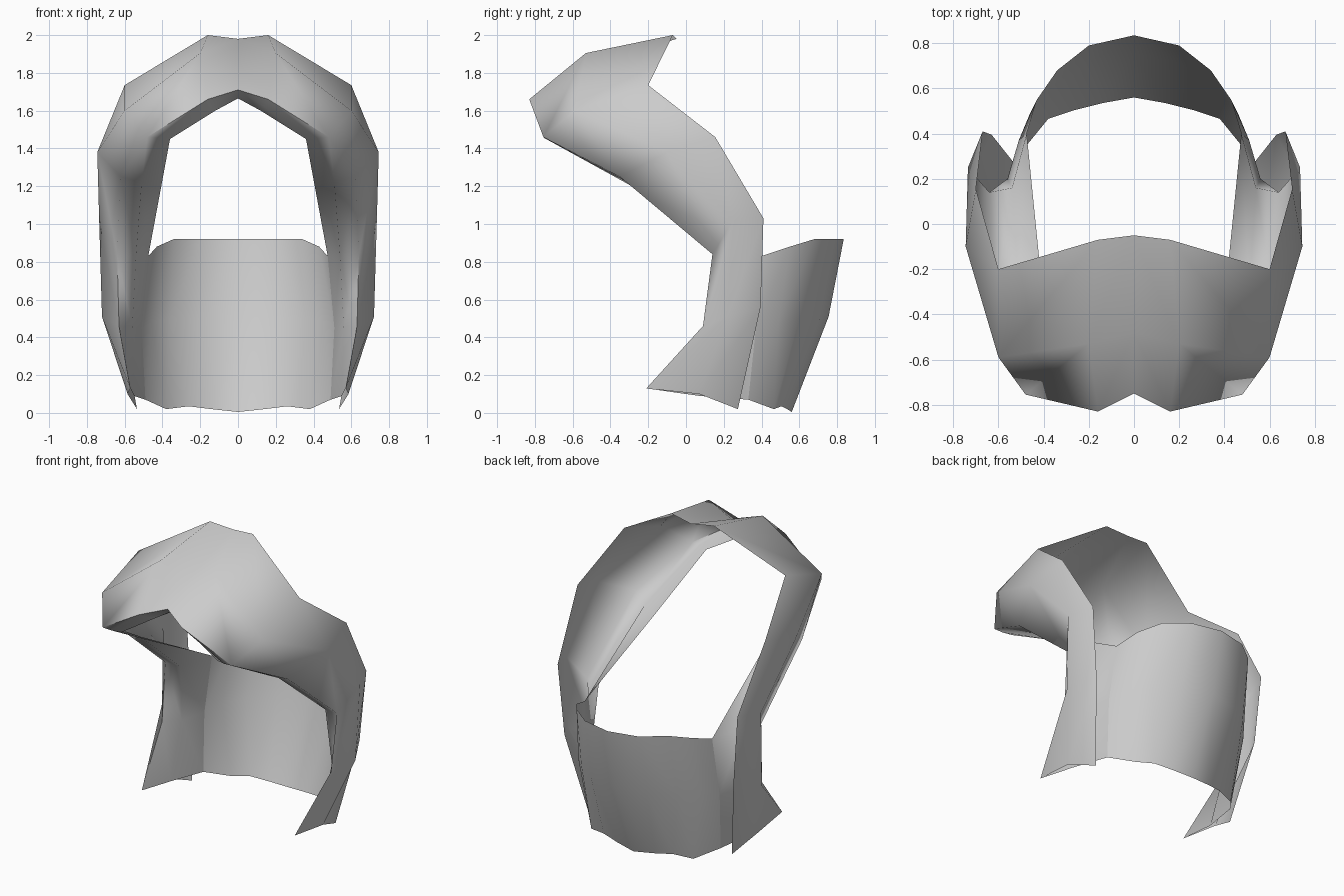
import bpy, bmesh, math

cube = bpy.data.objects.get("Cube")
if cube:
    bpy.data.objects.remove(cube, do_unlink=True)

grey = bpy.data.materials.new("light grey")
grey.use_nodes = True
colour = (0.6, 0.6, 0.6, 1.0)
grey.diffuse_color = colour
bsdf = next(n for n in grey.node_tree.nodes if n.type == 'BSDF_PRINCIPLED')
bsdf.inputs["Base Color"].default_value = colour
bsdf.inputs["Roughness"].default_value = 0.8


def mirrored_sheet(name, rows):
    """Loft quads between rows of points on the +x half, then mirror."""
    bm = bmesh.new()
    grid = [[bm.verts.new(p) for p in row] for row in rows]
    for a, b in zip(grid, grid[1:]):
        for i in range(len(a) - 1):
            bm.faces.new((a[i], a[i + 1], b[i + 1], b[i]))
    bmesh.ops.remove_doubles(bm, verts=bm.verts, dist=0.001)
    mesh = bpy.data.meshes.new(name)
    bm.to_mesh(mesh)
    bm.free()
    obj = bpy.data.objects.new(name, mesh)
    bpy.context.collection.objects.link(obj)
    mesh.materials.append(grey)
    mirror = obj.modifiers.new("Mirror", 'MIRROR')
    mirror.use_clip = True
    mirror.merge_threshold = 0.002
    bpy.ops.object.select_all(action='DESELECT')
    obj.select_set(True)
    bpy.context.view_layer.objects.active = obj
    bpy.ops.object.shade_smooth_by_angle(angle=math.radians(75))
    return obj


# Folded band: each row runs rear rim, outer ridge, front edge, fold, inner edge
mirrored_sheet("arched_band", [
    # centre of the brow
    [(0, -.05, 1.98), (0, -.48, 1.85), (0, -.75, 1.71), (0, -.70, 1.68), (0, -.64, 1.665)],
    [(.16, -.07, 2.0), (.20, -.53, 1.905), (.16, -.83, 1.66), (.14, -.76, 1.62), (.12, -.69, 1.60)],
    # temple
    [(.60, -.20, 1.735), (.60, -.59, 1.60), (.48, -.755, 1.46), (.42, -.75, 1.455), (.36, -.73, 1.45)],
    [(.70, .155, 1.46), (.745, -.10, 1.38), (.62, -.35, 1.25), (.51, -.31, 1.22), (.41, -.25, 1.18)],
    # side lock
    [(.67, .41, 1.03), (.735, .25, 1.02), (.64, .14, .84), (.54, .16, .83), (.475, .40, .83)],
    [(.63, .395, .56), (.72, .22, .51), (.63, .09, .46), (.56, .20, .45), (.51, .37, .45)],
    # bottom of the lock with its forward tip
    [(.535, .275, .02), (.585, .07, .10), (.57, -.21, .13), (.55, .07, .09), (.49, .33, .07)],
])

# Curved sheet at the back: top, middle and bottom rows
mirrored_sheet("back_panel", [
    [(0, .835, .92), (.20, .79, .92), (.34, .68, .92), (.43, .55, .88), (.475, .40, .83)],
    [(0, .755, .51), (.21, .71, .50), (.36, .60, .50), (.46, .49, .48), (.51, .37, .45)],
    [(0, .56, .005), (.14, .535, .02), (.26, .505, .035), (.38, .465, .02), (.49, .33, .07)],
])
